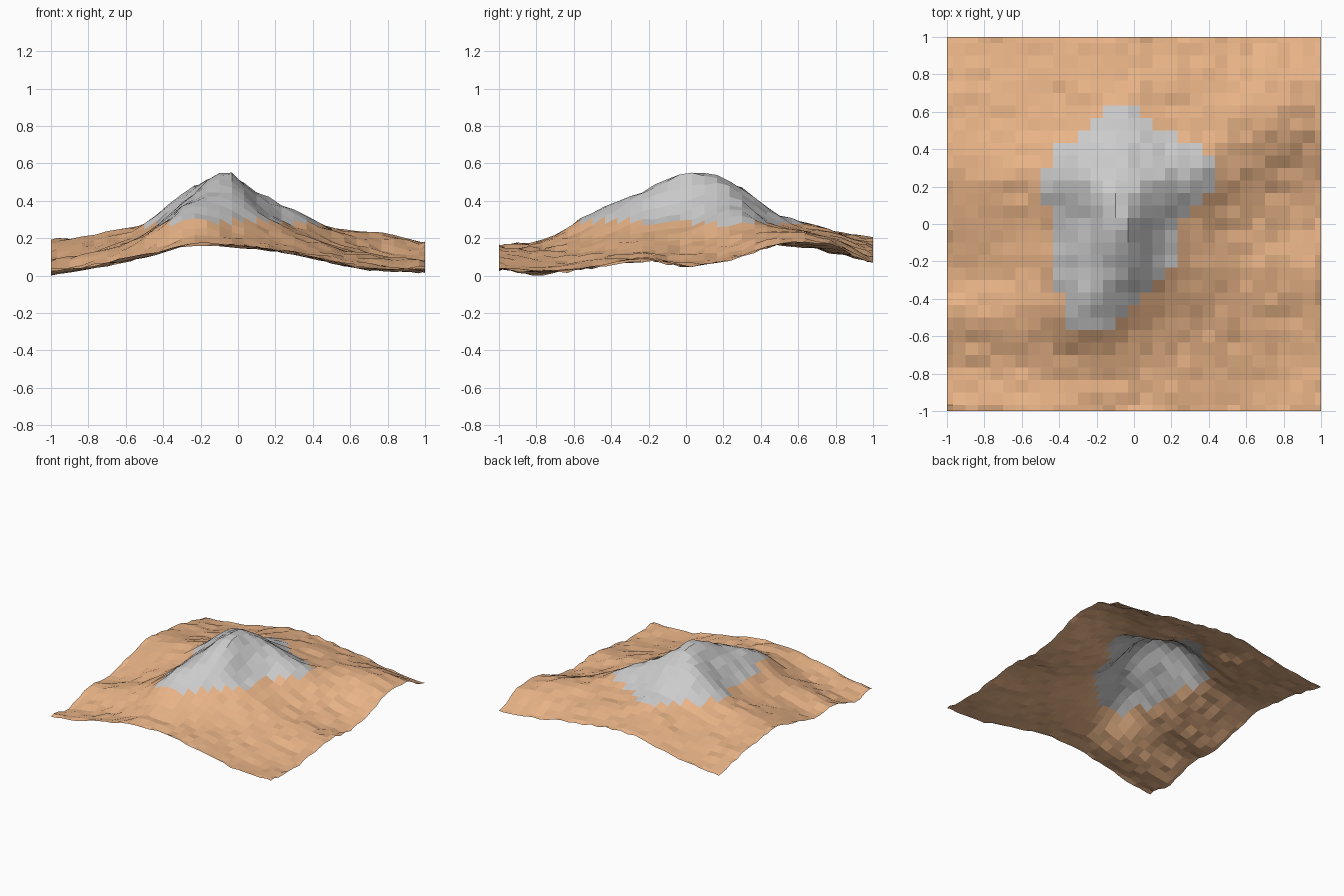
import bpy, random

if "Cube" in bpy.data.objects:
    bpy.data.objects.remove(bpy.data.objects["Cube"])
random.seed(4)

# Control heights in hundredths: rows front to back, columns left to right
ROWS = ["3 6 11 16 16 13 7 3.5 4",
        "1 5 10.5 18.5 18 13.5 7 3 1.5",
        "8 12.5 19.5 34 28.5 18 11 6 4",
        "7 12 21 38.5 43.5 26.5 15.5 10.5 8",
        "13 17 23 40.5 55 30.5 17 9 5",
        "19 22 28 45 49.5 39 24 13 9",
        "17 18 21 28 33 26 25 22 16.5",
        "13 14 17 23 25 23 20.5 20 17",
        "8 10 14 19 20 17 13 9 7"]
H = [[float(v) / 100 for v in r.split()] for r in ROWS]
ROCK_LEVEL = 0.28


def spline(vals, t):
    """Smooth curve through evenly spaced values, t from -1 to 1."""
    u = (t + 1) / 2 * (len(vals) - 1)
    i = min(int(u), len(vals) - 2)
    f = u - i
    p = [vals[max(0, min(len(vals) - 1, i + k))] for k in (-1, 0, 1, 2)]
    return p[1] + 0.5 * f * (p[2] - p[0] + f * (2 * p[0] - 5 * p[1] + 4 * p[2] - p[3]
                             + f * (3 * (p[1] - p[2]) + p[3] - p[0])))


def height(x, y):
    x += 0.065 * (1 - x * x) ** 12  # peak sits left of centre
    return spline([spline(r, x) for r in H], y) + random.uniform(-0.01, 0.01)


# Square cells, with half-width strips round the border
lines = [-1] + [(2 * k + 1) / 30 for k in range(-15, 15)] + [1]
n = len(lines)
verts = [[x, y, height(x, y)] for y in lines for x in lines]
low = min(v[2] for v in verts)
for v in verts:
    v[2] -= low
quads = [(j * n + i, j * n + i + 1, (j + 1) * n + i + 1, (j + 1) * n + i)
         for j in range(n - 1) for i in range(n - 1)]


def part(name, faces, color=None):
    used = sorted({i for f in faces for i in f})
    index = {v: k for k, v in enumerate(used)}
    me = bpy.data.meshes.new(name)
    me.from_pydata([verts[i] for i in used], [], [[index[i] for i in f] for f in faces])
    ob = bpy.data.objects.new(name, me)
    bpy.context.collection.objects.link(ob)
    if color:
        mat = bpy.data.materials.new(name)
        mat.diffuse_color = color
        mat.use_nodes = True
        mat.node_tree.nodes["Principled BSDF"].inputs["Base Color"].default_value = mat.diffuse_color
        me.materials.append(mat)


# Bare rock above the height line, earth below it
def is_rock(f):
    return sum(verts[i][2] for i in f) / 4 > ROCK_LEVEL

part("rock_summit", [f for f in quads if is_rock(f)])
part("earth_slopes", [f for f in quads if not is_rock(f)], (0.82, 0.46, 0.245, 1))
